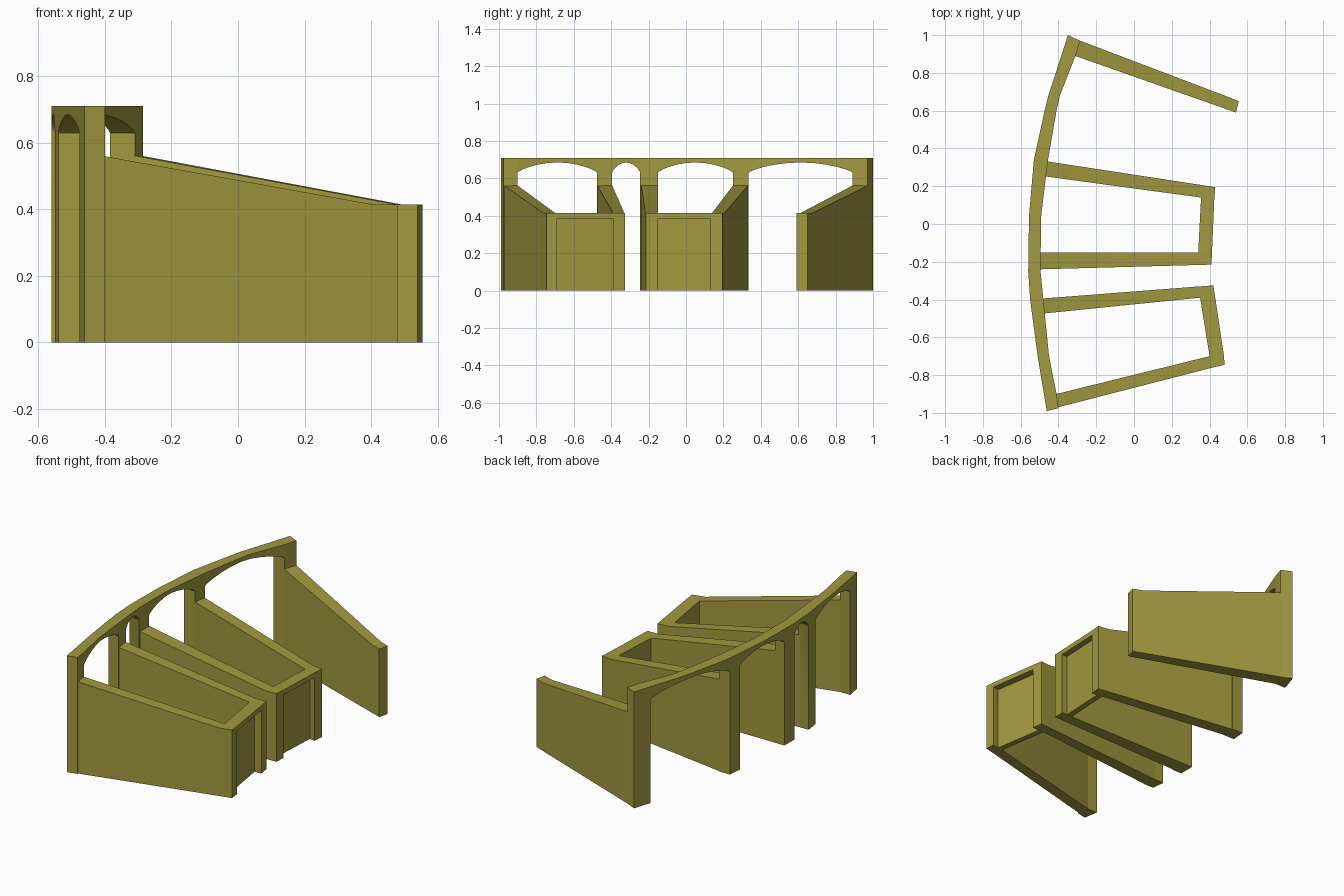
import bpy, bmesh, math

if "Cube" in bpy.data.objects:
    bpy.data.objects.remove(bpy.data.objects["Cube"])

olive = bpy.data.materials.new("olive")
olive.diffuse_color = (0.36, 0.32, 0.05, 1)
olive.use_nodes = True
olive.node_tree.nodes["Principled BSDF"].inputs["Base Color"].default_value = olive.diffuse_color


def loft(name, stations, angle=40):
    """Rectangular sections (point a, point b, bottom z, top z) joined in a row."""
    bm = bmesh.new()
    rings = []
    for a, b, z0, z1 in stations:
        rings.append([bm.verts.new(p) for p in
                      ((*a, z0), (*b, z0), (*b, z1), (*a, z1))])
    for r, s in zip(rings, rings[1:]):
        for i in range(4):
            j = (i + 1) % 4
            bm.faces.new((r[i], r[j], s[j], s[i]))
    bm.faces.new(rings[0])
    bm.faces.new(rings[-1])
    bmesh.ops.remove_doubles(bm, verts=bm.verts, dist=1e-4)
    bmesh.ops.recalc_face_normals(bm, faces=bm.faces)
    me = bpy.data.meshes.new(name)
    bm.to_mesh(me)
    bm.free()
    ob = bpy.data.objects.new(name, me)
    bpy.context.collection.objects.link(ob)
    me.materials.append(olive)
    bpy.ops.object.select_all(action='DESELECT')
    ob.select_set(True)
    bpy.context.view_layer.objects.active = ob
    bpy.ops.object.shade_smooth_by_angle(angle=math.radians(angle))
    return ob


# Curved spine: (y, back x, inner x)
curve = [(-1.0, -.46, -.40), (-.9, -.477, -.41), (-.7, -.51, -.45), (-.4, -.55, -.48),
         (-.25, -.56, -.495), (.04, -.556, -.492), (.34, -.53, -.455), (.66, -.46, -.40),
         (.89, -.385, -.31), (1.0, -.35, -.285)]


def at(y, k):
    for p, q in zip(curve, curve[1:]):
        if y <= q[0]:
            return p[k] + (q[k] - p[k]) * (y - p[0]) / (q[0] - p[0])
    return curve[-1][k]


def section(y, z0):
    inner = {-.99: (-.40, -.975), 1.0: (-.285, .97)}.get(y, (at(y, 2), y))
    return ((at(y, 1), y), inner, z0, .71)


# Arcade: columns to the ground with shallow arches between them
columns = [(-.99, -.90), (-.475, -.395), (-.245, -.15), (.25, .335), (.89, 1.0)]
arcade = []
for i, (y0, y1) in enumerate(columns):
    arcade += [section(y0, 0), section(y1, 0)]
    if i < 4:
        y2 = columns[i + 1][0]
        for k in range(13):
            t = .5 - .5 * math.cos(math.pi * k / 12)
            z = .63 + .055 * math.sin(math.pi * t) ** .7
            arcade.append(section(y1 + (y2 - y1) * t, z))
loft("arcade_spine", arcade)

# Sloping walls: start, end of slope, flat-topped end post (low side, high side)
walls = [
    [(-.42, -.975), (-.42, -.902), (.405, -.763), (.40, -.70), (.48, -.745), (.475, -.69)],
    [(-.49, -.475), (-.49, -.395), (.35, -.39), (.35, -.33), (.43, -.39), (.42, -.325)],
    [(-.50, -.24), (-.50, -.15), (.34, -.217), (.34, -.15), (.41, -.215), (.413, -.15)],
    [(-.47, .252), (-.47, .333), (.355, .14), (.36, .206), (.425, .13), (.43, .195)],
    [(-.32, .893), (-.30, .976), (.475, .613), (.49, .676), (.54, .59), (.555, .65)],
]
for i, w in enumerate(walls):
    loft(f"wall_{i + 1}", [(w[0], w[1], 0, .563), (w[2], w[3], 0, .415),
                           (w[4], w[5], 0, .415)], 30)


# End bays: thin lintel over a recessed panel, between neighbouring end posts
def end_bay(name, low_in, low_out, high_in, high_out, depth=.035):
    def recess(a, b):
        return (a[0] + depth, a[1])
    loft(name + "_lintel", [(low_in, low_out, .385, .415), (high_in, high_out, .385, .415)])
    loft(name + "_panel", [(low_in, recess(low_in, low_out), 0, .39),
                           (high_in, recess(high_in, high_out), 0, .39)])


end_bay("near_bay", walls[0][3], walls[0][5], walls[1][2], walls[1][4])
end_bay("middle_bay", walls[2][3], walls[2][5], walls[3][2], walls[3][4])
